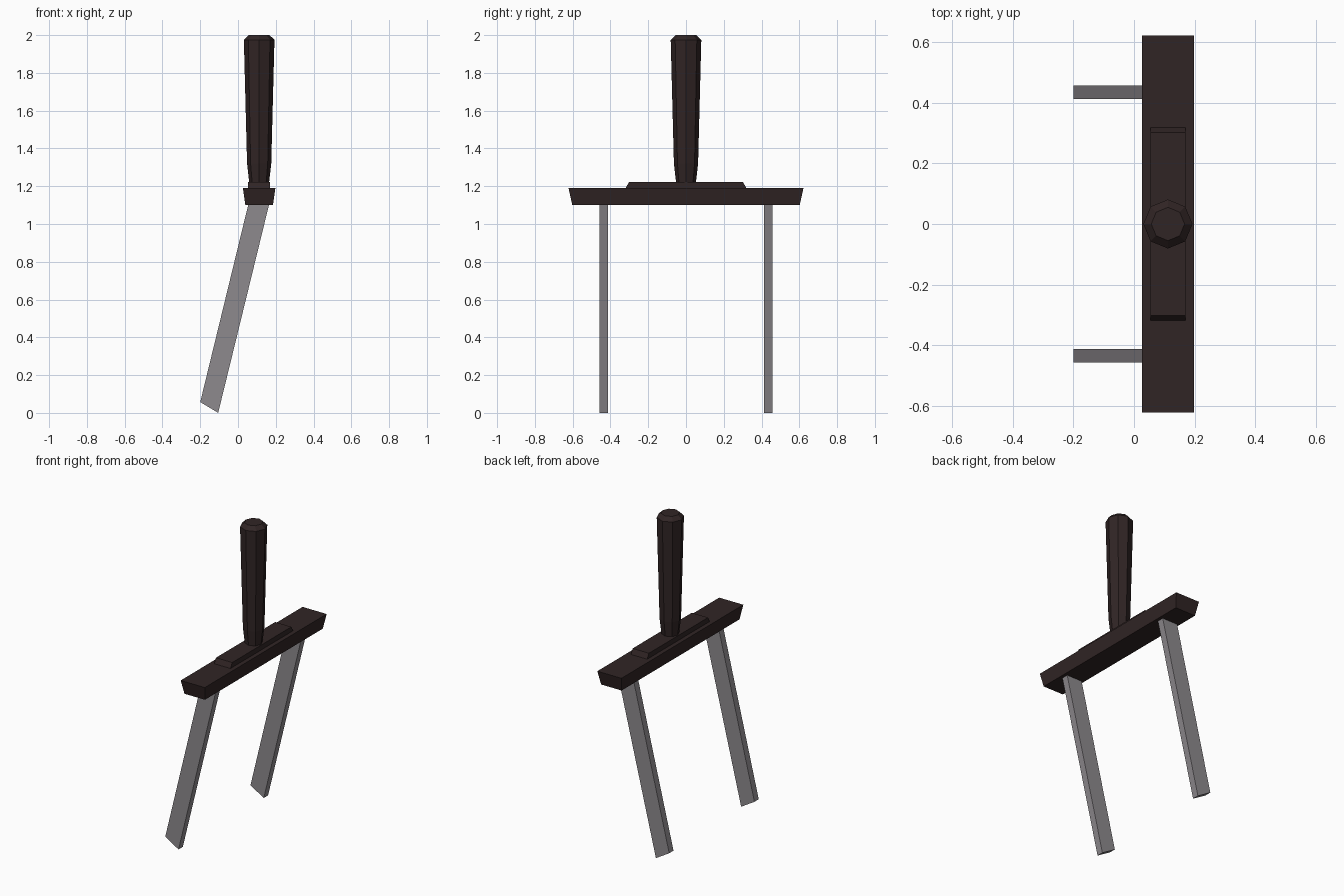
import bpy, bmesh, math

if "Cube" in bpy.data.objects:
    bpy.data.objects.remove(bpy.data.objects["Cube"])

def material(name, rgb):
    m = bpy.data.materials.new(name)
    m.diffuse_color = (*rgb, 1)
    m.use_nodes = True
    m.node_tree.nodes["Principled BSDF"].inputs["Base Color"].default_value = m.diffuse_color
    return m

DARK = material("dark brown", (0.030, 0.018, 0.018))
STEEL = material("grey steel", (0.270, 0.255, 0.270))
CX = 0.112  # centre line of bar and handle

def loft(name, rings, mat):
    """Join rings of points into a closed, flat-shaded solid."""
    bm = bmesh.new()
    rows = [[bm.verts.new(p) for p in ring] for ring in rings]
    n = len(rows[0])
    for a, b in zip(rows, rows[1:]):
        for i in range(n):
            j = (i + 1) % n
            bm.faces.new((a[i], a[j], b[j], b[i]))
    bm.faces.new(rows[0][::-1])
    bm.faces.new(rows[-1])
    bmesh.ops.recalc_face_normals(bm, faces=bm.faces)
    me = bpy.data.meshes.new(name)
    bm.to_mesh(me)
    bm.free()
    me.materials.append(mat)
    ob = bpy.data.objects.new(name, me)
    bpy.context.collection.objects.link(ob)
    return ob

def rect(hx, hy, z):
    return [(CX + sx * hx, sy * hy, z) for sx, sy in ((-1, -1), (1, -1), (1, 1), (-1, 1))]

def octagon(r, z):
    return [(CX + r * math.cos(i * math.pi / 4), r * math.sin(i * math.pi / 4), z) for i in range(8)]

# Crossbar, flared towards the top
loft("crossbar", [rect(0.073, 0.602, 1.10), rect(0.086, 0.622, 1.19)], DARK)

# Raised plate with sloping ends
loft("raised_plate", [rect(0.058, 0.322, 1.185), rect(0.058, 0.302, 1.222)], DARK)

# Eight-sided tapered handle with bevelled top
profile = [(0.052, 1.215), (0.064, 1.32), (0.081, 1.975), (0.055, 2.0)]
loft("handle", [octagon(r, z) for r, z in profile], DARK)

# Two slanted prongs with angled tips
side = [(0.055, 1.105), (-0.20, 0.057), (-0.105, 0.0), (0.165, 1.105)]
for name, s in (("front_prong", -1), ("back_prong", 1)):
    loft(name, [[(x, s * y, z) for x, z in side] for y in (0.413, 0.457)], STEEL)
